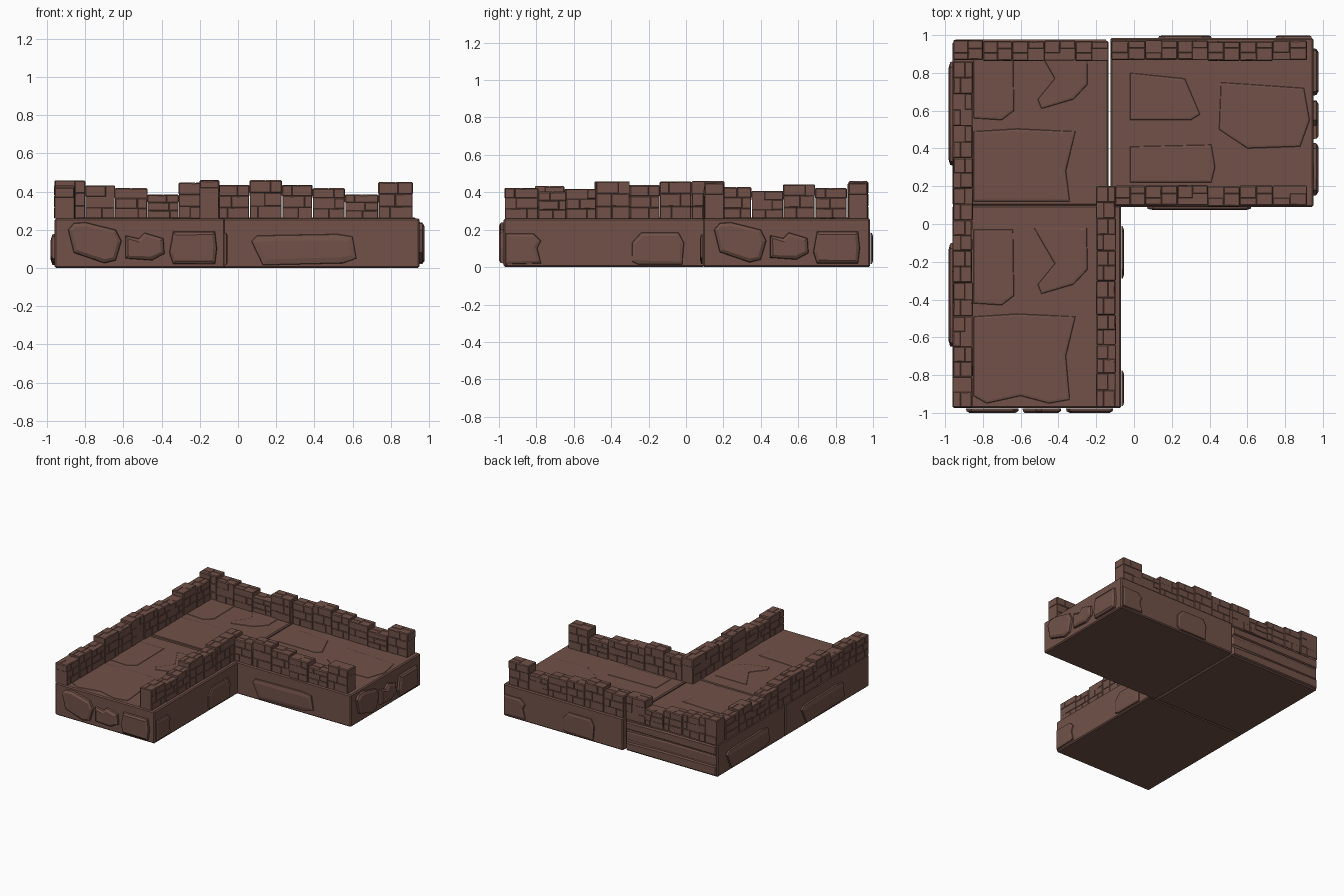
import bpy, bmesh, random
from mathutils import Vector

if "Cube" in bpy.data.objects:
    bpy.data.objects.remove(bpy.data.objects["Cube"])

random.seed(4)
stone = bpy.data.materials.new("brown stone")
stone.diffuse_color = (0.165, 0.083, 0.065, 1)
stone.use_nodes = True
stone.node_tree.nodes["Principled BSDF"].inputs["Base Color"].default_value = stone.diffuse_color
TOP = 0.26                      # height of the slabs


def finish(bm, name):
    me = bpy.data.meshes.new(name)
    bm.to_mesh(me)
    bm.free()
    me.materials.append(stone)
    ob = bpy.data.objects.new(name, me)
    bpy.context.collection.objects.link(ob)
    return ob


def box(bm, lo, hi):
    r = bmesh.ops.create_cube(bm, size=1)
    for v in r["verts"]:
        v.co = Vector([lo[i] + (v.co[i] + 0.5) * (hi[i] - lo[i]) for i in range(3)])


def slab(name, lo, hi, bevel=0.008):
    bm = bmesh.new()
    box(bm, lo, hi)
    bmesh.ops.bevel(bm, geom=bm.edges[:], offset=bevel, segments=1, affect='EDGES')
    return finish(bm, name)


def plaque(name, pts, origin, u, v, n, depth, bevel=0.018):
    """Raised stone: outline in (u, v), pushed out along n with a sloped rim."""
    o, u, v, n = map(Vector, (origin, u, v, n))
    area = sum(a[0] * b[1] - b[0] * a[1] for a, b in zip(pts, pts[1:] + pts[:1]))
    if area * u.cross(v).dot(n) < 0:
        pts = pts[::-1]
    bm = bmesh.new()
    face = bm.faces.new([bm.verts.new(o + u * a + v * b + n * 0.001) for a, b in pts])
    face.normal_update()
    # straight step, then a chamfered rim
    bmesh.ops.inset_region(bm, faces=[face], thickness=0.003, depth=depth * 0.6, use_boundary=True)
    bmesh.ops.inset_region(bm, faces=[face], thickness=bevel, depth=depth * 0.4, use_boundary=True)
    finish(bm, name)


def cut(bm, faces, co, no):
    geom = set(faces)
    for f in faces:
        geom.update(f.edges)
        geom.update(f.verts)
    bmesh.ops.bisect_plane(bm, geom=list(geom), plane_co=co, plane_no=no)


def wall(name, axis, edges, heights, lo, hi):
    """Row of stepped brick cells along axis 0 (x) or 1 (y)."""
    across = 1 - axis
    along = Vector((1, 0, 0)) if axis == 0 else Vector((0, 1, 0))
    side = Vector((0, 1, 0)) if axis == 0 else Vector((1, 0, 0))
    for i, h in enumerate(heights):
        bm = bmesh.new()
        a, b, c, d = edges[i] + 0.002, edges[i + 1] - 0.002, [0] * 3, [0] * 3
        j = random.uniform(-0.004, 0.004)
        c[axis], d[axis], c[across], d[across] = a, b, lo + j, hi + j
        c[2], d[2] = TOP - 0.002, h
        box(bm, c, d)
        # brick courses
        levels = [TOP + (h - TOP) * t for t in (0.33, 0.68)]
        for z in levels:
            cut(bm, bm.faces[:], (0, 0, z), (0, 0, 1))
        # staggered upright joints in each course
        bounds = [TOP - 0.01] + levels + [h - 0.001]
        for k in range(3):
            course = [f for f in bm.faces if bounds[k] < f.calc_center_median().z < bounds[k + 1]
                      and abs(f.normal.z) < 0.5]
            t = random.uniform(0.25, 0.75)
            cut(bm, course, along * (a + (b - a) * t), along)
        # pinwheel joints on the top
        mid = along * (a + b) / 2
        cap = [f for f in bm.faces if f.normal.z > 0.5]
        cut(bm, cap, mid, along)
        for s in (1, -1):
            half = [f for f in bm.faces if f.normal.z > 0.5
                    and (f.calc_center_median() - mid).dot(along) * s > 0]
            cut(bm, half, side * ((lo + hi) / 2 + s * 0.012), side)
        # raise the bricks between the joints
        bm.normal_update()
        for f in bm.faces[:]:
            if f.normal.z < -0.5:
                bm.faces.remove(f)
        bricks = [f for f in bm.faces if random.random() < 0.85
                  and (abs(f.normal.dot(along)) < 0.5 or f.calc_center_median().z > levels[1])]
        bmesh.ops.inset_individual(bm, faces=bricks, thickness=0.004, depth=0.003)
        finish(bm, f"{name}_{i + 1}")


# platform slabs
slab("front_slab", (-0.96, -0.975, 0), (-0.068, 0.098, TOP))
slab("corner_slab", (-0.96, 0.098, 0), (-0.135, 0.965, TOP))
slab("right_slab", (-0.125, 0.09, 0), (0.95, 0.985, TOP))

# crenellated walls
wall("left_wall", 1, [-0.97, -0.81, -0.65, -0.49, -0.31, -0.14, 0.02, 0.19, 0.35, 0.52, 0.69, 0.86],
     [0.42, 0.43, 0.415, 0.455, 0.435, 0.455, 0.445, 0.425, 0.405, 0.44, 0.42], -0.957, -0.857)
wall("back_corner_wall", 0, [-0.957, -0.80, -0.645, -0.475, -0.31, -0.135],
     [0.455, 0.43, 0.415, 0.382, 0.445], 0.868, 0.968)
steps = [0.432, 0.457, 0.432, 0.415, 0.382, 0.447]
wall("back_right_wall", 0, [-0.12, 0.06, 0.23, 0.39, 0.56, 0.735, 0.915], steps, 0.87, 0.968)
wall("inner_front_wall", 0, [-0.10, 0.06, 0.23, 0.39, 0.56, 0.735, 0.915], steps, 0.10, 0.20)
wall("inner_side_wall", 1, [-0.97, -0.79, -0.64, -0.48, -0.30, -0.14, 0.03, 0.20],
     [0.42, 0.40, 0.415, 0.455, 0.435, 0.455, 0.457], -0.198, -0.10)

X, Y, Z = (1, 0, 0), (0, 1, 0), (0, 0, 1)
NX, NY = (-1, 0, 0), (0, -1, 0)

# three raised stones on each open end
end_stones = [
    [(-.89, .2), (-.86, .235), (-.8, .24), (-.64, .2), (-.61, .14), (-.64, .04), (-.7, .025), (-.86, .08)],
    [(-.59, .17), (-.52, .155), (-.49, .185), (-.39, .155), (-.385, .075), (-.45, .04), (-.59, .05)],
    [(-.36, .08), (-.34, .19), (-.12, .19), (-.11, .1), (-.12, .02), (-.34, .02)]]
for i, pts in enumerate(end_stones):
    plaque(f"front_end_stone_{i + 1}", pts, (0, -0.975, 0), X, Z, NY, 0.025)
    plaque(f"right_end_stone_{i + 1}", pts, (0.95, 1.04, 0), Y, Z, X, 0.025)

# long stones on the plain outer sides
long_stone = [(.07, .14), (.1, .17), (.52, .178), (.6, .165), (.62, .05), (.55, .025), (.13, .015)]
plaque("inner_front_stone", long_stone, (0, 0.09, 0), X, Z, NY, 0.015, 0.03)
plaque("left_front_stone", long_stone, (-0.96, -0.03, 0), NY, Z, NX, 0.02, 0.03)
plaque("left_back_stone", long_stone, (-0.96, 0.93, 0), NY, Z, NX, 0.02, 0.03)

# blocks on the leg's inner side and the back of the right slab
short_stone = [(0, .03), (0, .13), (.05, .185), (.25, .185), (.28, .13), (.27, .015), (.03, .015)]
edge_stone = [(0, .015), (0, .18), (.15, .18), (.19, .14), (.17, .1), (.19, .02)]
plaque("inner_side_stone", short_stone, (-0.068, -0.29, 0), Y, Z, X, 0.013)
plaque("inner_side_edge_stone", edge_stone, (-0.068, -0.965, 0), Y, Z, X, 0.013)
plaque("back_stone", short_stone, (0.41, 0.985, 0), NX, Z, Y, 0.013)
plaque("back_edge_stone", edge_stone, (0.94, 0.985, 0), NX, Z, Y, 0.013)

# layered planks on the back of the corner slab
for i, (z0, z1, d) in enumerate([(0.01, 0.085, 0.012), (0.095, 0.17, 0.007), (0.18, 0.25, 0.012)]):
    plaque(f"back_layer_{i + 1}", [(-.95, z0), (-.145, z0), (-.145, z1 - .012), (-.5, z1), (-.95, z1)],
           (0, 0.965, 0), X, Z, Y, d, 0.006)

# shallow floor flagstones, same pattern on the front and corner slabs
flags = [
    [(-.85, -.49), (-.62, -.475), (-.31, -.49), (-.36, -.7), (-.34, -.93), (-.45, -.95), (-.6, -.91), (-.78, -.95), (-.85, -.91)],
    [(-.85, -.03), (-.64, -.03), (-.635, -.38), (-.70, -.43), (-.85, -.42)],
    [(-.53, -.02), (-.25, -.02), (-.245, -.24), (-.32, -.32), (-.49, -.37), (-.51, -.32), (-.42, -.21)]]
for j, dy in enumerate((0, 0.98)):
    for i, pts in enumerate(flags):
        pts = [(x, max(y + dy, 0.12) if j else y) for x, y in pts]
        plaque(f"floor_flag_{j + 1}_{i + 1}", pts, (0, 0, TOP - 0.001), X, Y, Z, 0.005, 0.012)
right_flags = [
    [(-.02, .22), (-.02, .41), (.41, .42), (.43, .3), (.41, .22)],
    [(.46, .75), (.9, .72), (.93, .55), (.88, .41), (.6, .40), (.45, .5)],
    [(-.02, .55), (.30, .55), (.35, .58), (.27, .77), (-.02, .80)]]
for i, pts in enumerate(right_flags):
    plaque(f"floor_flag_3_{i + 1}", pts, (0, 0, TOP - 0.001), X, Y, Z, 0.005, 0.012)
